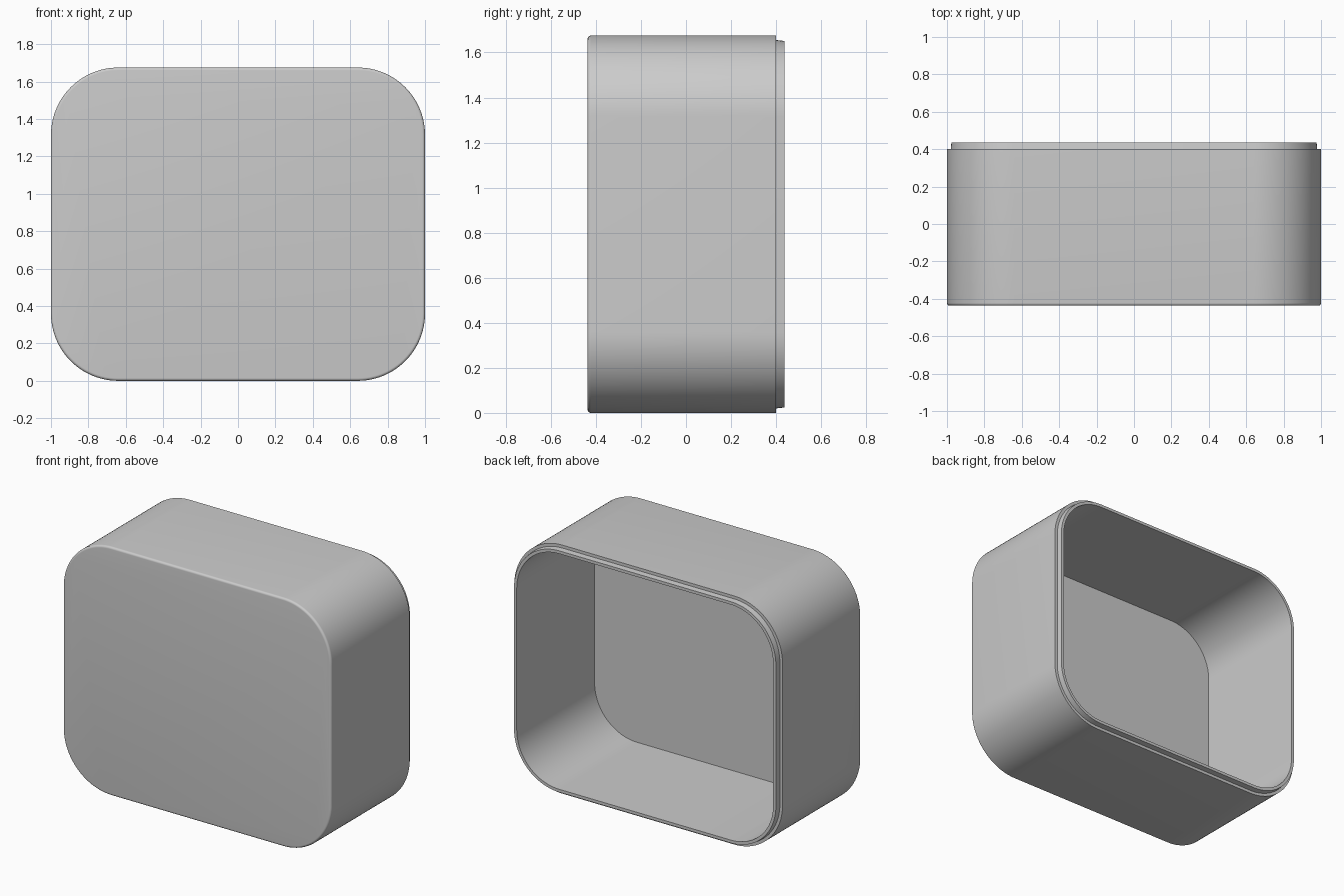
import bpy, bmesh, math

cube = bpy.data.objects.get("Cube")
if cube:
    bpy.data.objects.remove(cube, do_unlink=True)

WIDTH, HEIGHT, RADIUS = 2.0, 1.675, 0.36
FRONT, STEP, BACK = -0.437, 0.4, 0.437
FILLET, SEGMENTS = 0.015, 24

grey = bpy.data.materials.new("plain grey")
grey.use_nodes = True
colour = (0.6, 0.6, 0.6, 1)
grey.diffuse_color = colour
grey.node_tree.nodes["Principled BSDF"].inputs["Base Color"].default_value = colour


def ring(bm, inset, y):
    """Rounded rectangle, shrunk by inset, in the plane at y."""
    verts = []
    for corner, (sx, sz) in enumerate([(1, 1), (-1, 1), (-1, -1), (1, -1)]):
        cx = sx * (WIDTH / 2 - RADIUS)
        cz = HEIGHT / 2 + sz * (HEIGHT / 2 - RADIUS)
        for i in range(SEGMENTS + 1):
            a = (corner + i / SEGMENTS) * math.pi / 2
            r = RADIUS - inset
            verts.append(bm.verts.new((cx + r * math.cos(a), y, cz + r * math.sin(a))))
    return verts


# Section through the wall: filleted front edge, outer wall, step, lip, inner wall
section = []
for i in range(7):
    a = i / 6 * math.pi / 2
    section.append((FILLET * (1 - math.sin(a)), FRONT + FILLET * (1 - math.cos(a))))
section += [(0, STEP), (0.02, STEP), (0.024, BACK), (0.044, BACK), (0.044, FRONT + 0.045)]

# Open housing shell
bm = bmesh.new()
rings = [ring(bm, inset, y) for inset, y in section]
for a, b in zip(rings, rings[1:]):
    n = len(a)
    for i in range(n):
        j = (i + 1) % n
        bm.faces.new((a[i], a[j], b[j], b[i]))
bm.faces.new(rings[0])
bm.faces.new(rings[-1])
bmesh.ops.recalc_face_normals(bm, faces=bm.faces)
mesh = bpy.data.meshes.new("housing_shell")
bm.to_mesh(mesh)
bm.free()
mesh.materials.append(grey)

shell = bpy.data.objects.new("housing_shell", mesh)
bpy.context.collection.objects.link(shell)
bpy.ops.object.select_all(action='DESELECT')
shell.select_set(True)
bpy.context.view_layer.objects.active = shell
bpy.ops.object.shade_smooth_by_angle(angle=math.radians(30))
